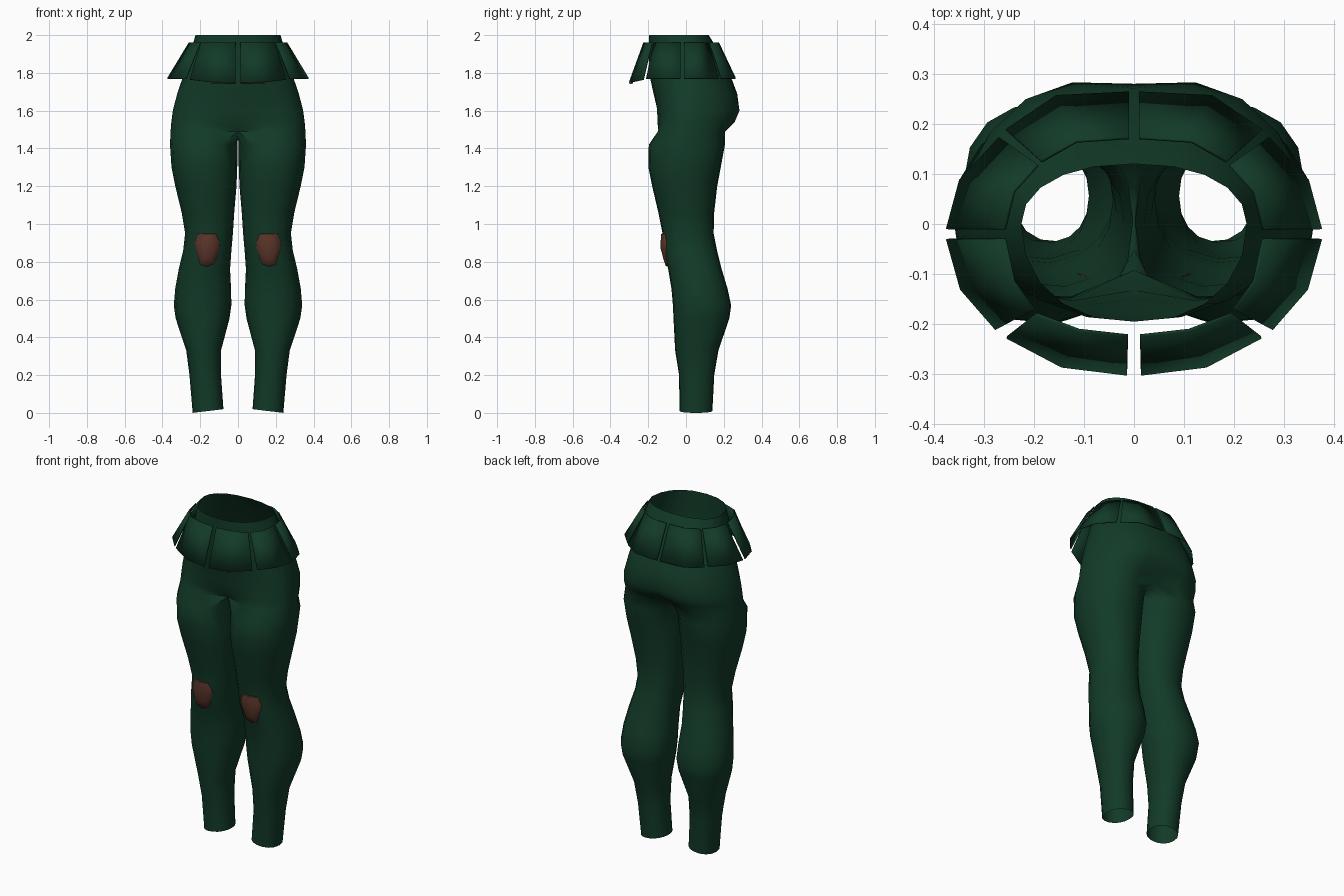
import bpy, math

if "Cube" in bpy.data.objects:
    bpy.data.objects.remove(bpy.data.objects["Cube"])

def material(name, rgb):
    m = bpy.data.materials.new(name)
    m.diffuse_color = (*rgb, 1)
    m.use_nodes = True
    m.node_tree.nodes["Principled BSDF"].inputs["Base Color"].default_value = m.diffuse_color
    return m

GREEN = material("dark green cloth", (0.006, 0.043, 0.021))
BROWN = material("brown leather", (0.105, 0.037, 0.023))

def make(name, verts, faces, mat, thickness=0.0, angle=40):
    """Right half of a part, mirrored across x = 0."""
    me = bpy.data.meshes.new(name)
    me.from_pydata(verts, [], faces)
    me.materials.append(mat)
    ob = bpy.data.objects.new(name, me)
    bpy.context.collection.objects.link(ob)
    bpy.ops.object.select_all(action='DESELECT')
    ob.select_set(True)
    bpy.context.view_layer.objects.active = ob
    bpy.ops.object.shade_smooth_by_angle(angle=math.radians(angle))
    if thickness:
        s = ob.modifiers.new("thickness", 'SOLIDIFY')
        s.thickness, s.offset = thickness, 0
    mir = ob.modifiers.new("mirror", 'MIRROR')
    mir.use_clip = True
    mir.merge_threshold = 0.0015
    return ob

def spow(v, p):
    return math.copysign(abs(v) ** p, v)

ARC, INNER = 11, 5          # outer arc points, inner thigh points
RING = ARC + INNER

# Hips: z, half width, front y, back y, centre dent front, centre dent back
HIPS = [
    (2.00, .225, -.195, .120, 0, 0),
    (1.96, .237, -.195, .145, 0, 0),
    (1.86, .265, -.195, .200, 0, 0),
    (1.76, .298, -.187, .250, 0, .005),
    (1.69, .322, -.172, .283, 0, .012),
    (1.60, .345, -.165, .305, .015, .025),
    (1.54, .353, -.172, .287, .04, .05),
    (1.49, .357, -.182, .250, .09, .10),
]
# Leg: z, inner x, outer x, front y, back y
LEG = [
    (1.42, .003, .360, -.198, .207),
    (1.30, .004, .352, -.200, .185),
    (1.20, .008, .332, -.180, .166),
    (1.06, .020, .298, -.147, .150),
    (0.95, .027, .280, -.125, .147),
    (0.86, .035, .290, -.122, .165),
    (0.76, .042, .314, -.095, .190),
    (0.66, .037, .332, -.078, .220),
    (0.57, .035, .340, -.070, .240),
    (0.50, .045, .330, -.067, .230),
    (0.33, .090, .274, -.058, .172),
    (0.20, .090, .257, -.037, .150),
    (0.01, .077, .240, -.035, .140),
]

# Trousers: half hip rings down to the crotch, then closed leg rings
verts, rings = [], []
for k, (z, rx, yf, yb, df, db) in enumerate(HIPS):
    ring = []
    for i in range(ARC):
        a = math.radians(-90 + 180 * i / (ARC - 1))
        c, s = max(math.cos(a), 0), math.sin(a)
        y = spow(s, .95) * (yb if s > 0 else -yf)
        near = max(0, 1 - c / .45)
        y += df * near if s < 0 else -db * near
        ring.append(len(verts))
        verts.append((0 if i in (0, ARC - 1) else rx * c ** .88, y, z))
    if k == len(HIPS) - 1:                       # crotch seam
        y0, y1 = verts[ring[-1]][1], verts[ring[0]][1]
        for j in range(1, INNER + 1):
            t = j / (INNER + 1)
            ring.append(len(verts))
            verts.append((0, y0 + (y1 - y0) * t, z - .03 * math.sin(math.pi * t)))
    rings.append(ring)

for z, xi, xo, yf, yb in LEG:
    cx, rx, cy, ry = (xi + xo) / 2, (xo - xi) / 2, (yf + yb) / 2, (yb - yf) / 2
    ring = []
    for i in range(RING):
        deg = -120 + 24 * i if i < ARC else 120 + 20 * (i - ARC + 1)
        a = math.radians(deg)
        ring.append(len(verts))
        hem = -.01 * math.cos(a) if z < .1 else 0
        verts.append((cx + rx * spow(math.cos(a), .92),
                      cy + ry * spow(math.sin(a), .92), z + hem))
    rings.append(ring)

faces = []
for hi, lo in zip(rings, rings[1:]):
    closed = len(hi) == RING
    for i in range(RING if closed else ARC - 1):
        j = (i + 1) % RING
        faces.append((lo[i], lo[j], hi[j], hi[i]))
make("trousers", verts, faces, GREEN, angle=50)

# Knee patches laid over the front of the leg
def leg_front(x, z):
    for a, b in zip(LEG, LEG[1:]):
        if b[0] <= z <= a[0]:
            t = (a[0] - z) / (a[0] - b[0])
            xi, xo, yf, yb = (a[n] + (b[n] - a[n]) * t for n in range(1, 5))
            u = (x - (xi + xo) / 2) / ((xo - xi) / 2)
            return (yf + yb) / 2 - (yb - yf) / 2 * math.sqrt(max(0, 1 - u * u))
    return LEG[4][3]

outline = [(.125, .79), (.165, .775), (.20, .785), (.225, .87), (.228, .90),
           (.213, .949), (.165, .949), (.118, .949), (.098, .91), (.095, .875)]
n, (cx, cz) = len(outline), (.162, .875)
pv, pf = [], []
for scale, lift in ((1, .002), (.96, .008), (.55, .010)):
    for x, z in outline:
        px, pz = cx + (x - cx) * scale, cz + (z - cz) * scale
        pv.append((px, leg_front(px, pz) - lift, pz))
pv.append((cx, leg_front(cx, cz) - .013, cz))
for r in range(2):
    for i in range(n):
        j = (i + 1) % n
        pf.append((r * n + i, r * n + j, (r + 1) * n + j, (r + 1) * n + i))
pf += [(2 * n + i, 2 * n + (i + 1) % n, 3 * n) for i in range(n)]
make("knee_patch", pv, pf, BROWN, angle=50)

# Flared skirt panels: top edge points and bottom edge points
PANELS = {
    "back_panel": ([(.010, .172), (.115, .165), (.185, .125)],
                   [(.010, .262), (.155, .255), (.255, .187)]),
    "rear_side_panel": ([(.192, .118), (.240, .065), (.258, -.010)],
                        [(.268, .172), (.347, .087), (.373, -.010)]),
    "front_side_panel": ([(.258, -.030), (.240, -.115), (.200, -.170)],
                         [(.373, -.030), (.345, -.130), (.275, -.210)]),
    "front_panel": ([(.195, -.180), (.110, -.212), (.012, -.223)],
                    [(.254, -.226), (.144, -.284), (.014, -.300)]),
}

def hem_z(y):
    return 1.77 + .22 * min(0, y + .2)

for name, (top, bottom) in PANELS.items():
    v = [(x, y, 1.96) for x, y in top] + [(x, y, hem_z(y)) for x, y in bottom]
    make(name, v, [(0, 1, 4, 3), (1, 2, 5, 4)], GREEN, thickness=.006, angle=20)

# Thin brown lining along the hem of the front panels
(xa, ya), (xb, yb) = PANELS["front_panel"][1][1:]
za, zb = hem_z(ya) - .003, hem_z(yb) - .003
make("front_hem_trim",
     [(xa, ya, za), (xb, yb, zb), (xb, yb + .004, zb - .002), (xa, ya + .004, za - .004)],
     [(0, 1, 2, 3)], BROWN, thickness=.003)
